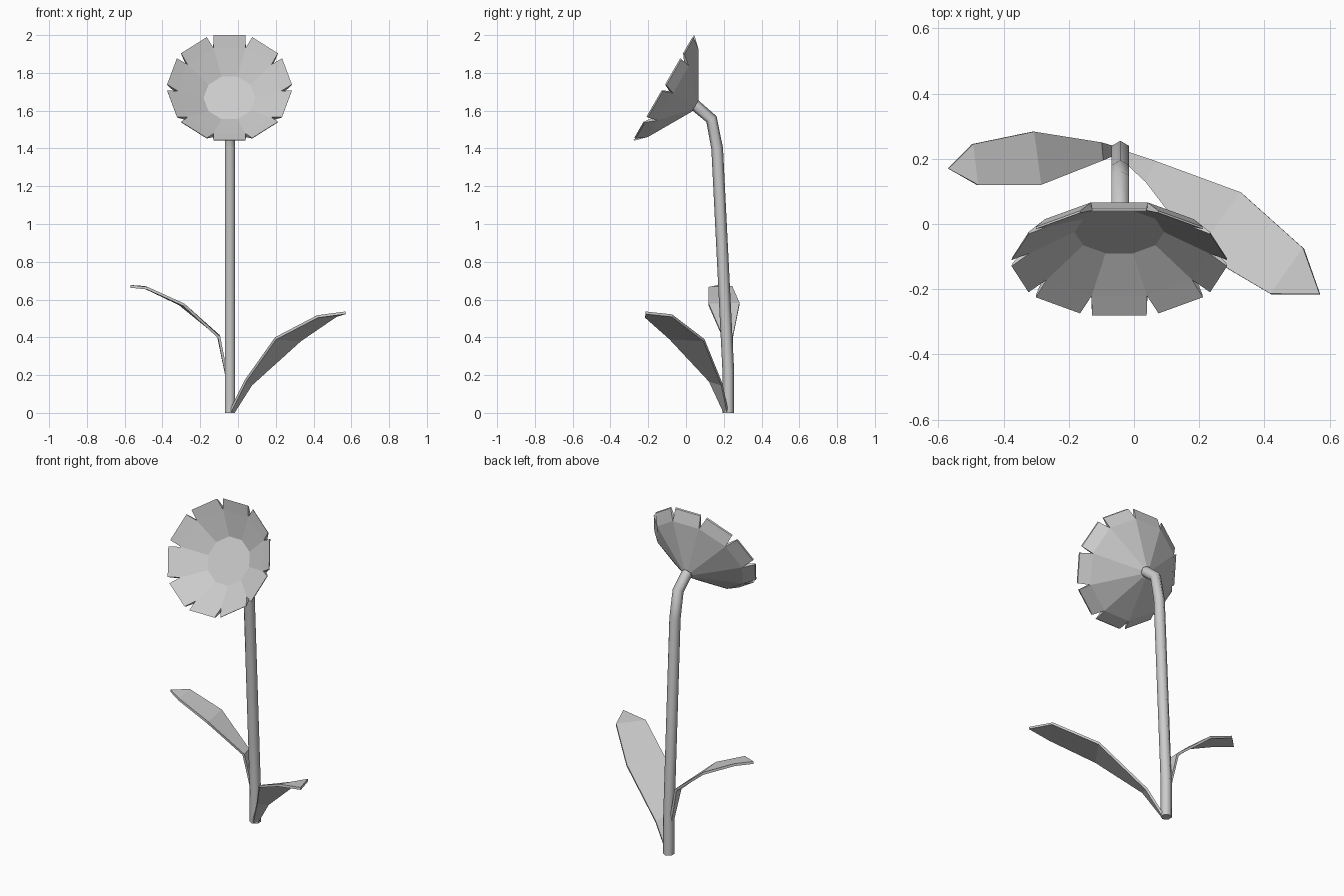
import bpy, bmesh
from math import sin, cos, pi, radians
from mathutils import Vector, Matrix

if "Cube" in bpy.data.objects:
    bpy.data.objects.remove(bpy.data.objects["Cube"])


def make_object(name, bm, smooth=None):
    bmesh.ops.recalc_face_normals(bm, faces=bm.faces)
    me = bpy.data.meshes.new(name)
    bm.to_mesh(me)
    bm.free()
    ob = bpy.data.objects.new(name, me)
    bpy.context.collection.objects.link(ob)
    if smooth:
        bpy.ops.object.select_all(action='DESELECT')
        bpy.context.view_layer.objects.active = ob
        ob.select_set(True)
        bpy.ops.object.shade_smooth_by_angle(angle=radians(smooth))
    return ob


# Stem: hexagonal tube along a path in the YZ plane, bent over at the top
def stem(path, x, r, sides=6):
    bm = bmesh.new()
    pts = [Vector((x, y, z)) for y, z in path]
    rings = []
    for i, p in enumerate(pts):
        a = (p - pts[i - 1]).normalized() if i else Vector((0, 0, 1))
        b = (pts[i + 1] - p).normalized() if i < len(pts) - 1 else a
        t = (a + b).normalized()
        side = Vector((0, t.z, -t.y))
        rings.append([bm.verts.new(p + r * (sin(2 * pi * k / sides) * Vector((1, 0, 0))
                                            + cos(2 * pi * k / sides) * side))
                      for k in range(sides)])
    for lo, hi in zip(rings, rings[1:]):
        for k in range(sides):
            n = (k + 1) % sides
            bm.faces.new((lo[k], lo[n], hi[n], hi[k]))
    bm.faces.new(rings[0])
    bm.faces.new(rings[-1])
    return make_object("stem", bm, 65)


stem([(0.224, 0), (0.224, 0.22), (0.165, 1.40), (0.135, 1.555), (0.035, 1.64)], -0.042, 0.031)


# Leaves: strip of edge pairs ending in a point, thickened
def leaf(name, pairs, tip):
    bm = bmesh.new()
    rows = [[bm.verts.new(v) for v in pair] for pair in pairs]
    for a, b in zip(rows, rows[1:]):
        bm.faces.new((a[0], a[1], b[1], b[0]))
    bm.faces.new((rows[-1][0], rows[-1][1], bm.verts.new(tip)))
    ob = make_object(name, bm)
    mod = ob.modifiers.new("thickness", 'SOLIDIFY')
    mod.thickness = 0.014
    mod.offset = 0
    return ob


leaf("left_leaf", [((-0.055, 0.235, 0.17), (-0.055, 0.215, 0.17)),
                   ((-0.105, 0.25, 0.41), (-0.10, 0.195, 0.40)),
                   ((-0.31, 0.283, 0.577), (-0.288, 0.12, 0.573)),
                   ((-0.495, 0.245, 0.665), (-0.48, 0.12, 0.66))], (-0.57, 0.17, 0.67))
leaf("right_leaf", [((-0.02, 0.22, 0.008), (-0.04, 0.20, 0.008)),
                    ((0.07, 0.19, 0.15), (0.04, 0.125, 0.17)),
                    ((0.33, 0.095, 0.385), (0.20, -0.085, 0.395)),
                    ((0.52, -0.075, 0.515), (0.42, -0.215, 0.51))], (0.57, -0.215, 0.53))

# Flower head: ten-sided shallow cup whose rim splits into square-ended petals
N = 10
bm = bmesh.new()


def ring(r, a):
    return [bm.verts.new((r * cos(pi / 2 + (k - 0.5) * 2 * pi / N),
                          r * sin(pi / 2 + (k - 0.5) * 2 * pi / N), a)) for k in range(N)]


def petal_tip(k, dist, half, a):
    rot = Matrix.Rotation(2 * pi * k / N, 3, 'Z')
    return [bm.verts.new(rot @ Vector((s * half, dist, a))) for s in (1, -1)]


disc, inner = ring(0.137, -0.11), ring(0.275, -0.035)
outer, back = ring(0.282, -0.06), ring(0.036, -0.195)
bm.faces.new(disc)
bm.faces.new(back)
for k in range(N):
    n = (k + 1) % N
    ti = petal_tip(k, 0.32, 0.084, 0.0)
    to = petal_tip(k, 0.319, 0.084, -0.008)
    bm.faces.new((disc[k], disc[n], inner[n], inner[k]))
    bm.faces.new((back[k], back[n], outer[n], outer[k]))
    bm.faces.new((inner[k], inner[n], ti[1], ti[0]))
    bm.faces.new((outer[k], outer[n], to[1], to[0]))
    bm.faces.new((ti[0], ti[1], to[1], to[0]))
    bm.faces.new((inner[k], ti[0], to[0], outer[k]))
    bm.faces.new((inner[n], ti[1], to[1], outer[n]))
bm.transform(Matrix.Translation((-0.045, -0.12, 1.7225)) @ Matrix.Rotation(radians(60), 4, 'X'))
make_object("flower_head", bm)
